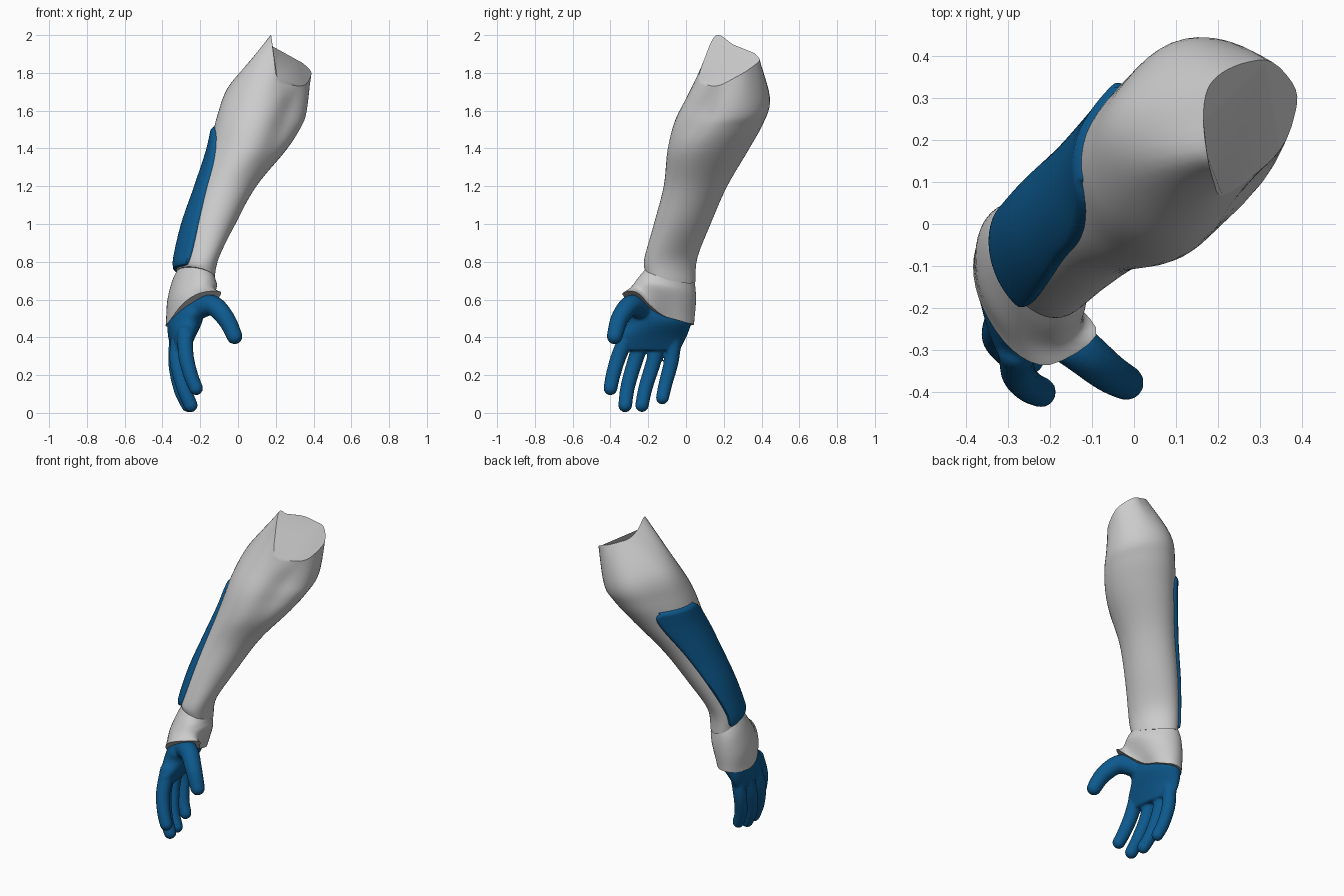
import bpy, bmesh, math
from mathutils import Vector, Matrix

if "Cube" in bpy.data.objects:
    bpy.data.objects.remove(bpy.data.objects["Cube"])


def spline(pts, t, closed=False):
    """Catmull-Rom point at index t along pts."""
    n = len(pts)
    i = math.floor(t) if closed else max(0, min(int(t), n - 2))
    f = t - i
    pick = (lambda k: pts[k % n]) if closed else (lambda k: pts[max(0, min(k, n - 1))])
    a, b, c, d = (pick(i + k) for k in (-1, 0, 1, 2))
    return 0.5 * (2 * b + (c - a) * f + (2 * a - 5 * b + 4 * c - d) * f**2
                  + (3 * b - a - 3 * c + d) * f**3)


def bump(deg, centre, width):
    off = (deg - centre + 180) % 360 - 180
    return math.exp(-(off / width) ** 2)


def oval(cx, cy, z, rx, ry, tx=0, ty=0, dent=0, flat=0, shear=0):
    """Tilted oval section, optionally dented at the inner front and flattened at the outer back."""
    ring = []
    for k in range(24):
        deg = k * 15
        s = 1 - dent * bump(deg, 312, 28) - flat * bump(deg, 138, 28)
        dx = rx * s * math.cos(math.radians(deg))
        dy = ry * s * math.sin(math.radians(deg))
        ring.append(Vector((cx + dx + shear * dy, cy + dy, z + tx * dx + ty * dy)))
    return ring


def surf(rings, t, deg):
    return spline([spline(r, deg / 360 * len(r), True) for r in rings], t)


def loft(bm, rings, steps=6, sides=48):
    total = (len(rings) - 1) * steps
    grid = [[bm.verts.new(surf(rings, i / steps, j * 360 / sides)) for j in range(sides)]
            for i in range(total + 1)]
    for a, b in zip(grid, grid[1:]):
        for j in range(sides):
            k = (j + 1) % sides
            bm.faces.new((a[j], a[k], b[k], b[j]))
    bm.faces.new(grid[0][::-1])
    bm.faces.new(grid[-1])


def finish(bm, name, mat=None):
    bmesh.ops.recalc_face_normals(bm, faces=bm.faces[:])
    me = bpy.data.meshes.new(name)
    bm.to_mesh(me)
    bm.free()
    ob = bpy.data.objects.new(name, me)
    bpy.context.collection.objects.link(ob)
    if mat:
        me.materials.append(mat)
    bpy.ops.object.select_all(action='DESELECT')
    ob.select_set(True)
    bpy.context.view_layer.objects.active = ob
    bpy.ops.object.shade_smooth_by_angle(angle=math.radians(40))
    return ob


blue = bpy.data.materials.new("blue")
blue.diffuse_color = (0.004, 0.10, 0.27, 1)
blue.use_nodes = True
blue.node_tree.nodes["Principled BSDF"].inputs["Base Color"].default_value = blue.diffuse_color

# Sleeve: bent tube ending in a slanted opening with a pointed front lip
rim = [Vector(p) for p in (
    (.38, .25, 1.77), (.385, .32, 1.81), (.33, .385, 1.86), (.27, .385, 1.88),
    (.21, .36, 1.905), (.175, .32, 1.92), (.165, .25, 1.95), (.175, .16, 2.0),
    (.19, .10, 1.88), (.21, .07, 1.77), (.29, .12, 1.735), (.35, .18, 1.735))]
sleeve = [
    oval(-.225, -.085, .73, .095, .135, -.3, -.25, shear=-.25),
    oval(-.215, -.08, .82, .108, .14, shear=-.25),
    oval(-.15, -.02, 1.0, .135, .15, shear=-.12),
    oval(-.06, .05, 1.2, .157, .168),
    oval(.05, .115, 1.39, .205, .215, dent=.10, flat=.04),
    oval(.11, .175, 1.54, .222, .238, tx=-.15, dent=.18, flat=.09),
    oval(.163, .225, 1.67, .202, .22, tx=-.38, dent=.20, flat=.08),
    rim]
bm = bmesh.new()
loft(bm, sleeve)
finish(bm, "sleeve")

# Raised panel on the outside of the forearm, with rounded corners
bm = bmesh.new()
NU, NV = 48, 26
grid = []
for i in range(NU + 1):
    p = -math.cos(math.pi * i / NU)
    w = max(.72, (1 - abs(p) ** 14) ** (1 / 3))
    t = 2.45 + 2.25 * p
    f = (p + 1) / 2
    lo = spline([126, 124, 121, 116], f * 3)
    hi = spline([228, 238, 228, 206], f * 3)
    row = []
    for j in range(NV + 1):
        q = -math.cos(math.pi * j / NV)
        a = (lo + hi) / 2 + (hi - lo) / 2 * w * q
        co = surf(sleeve, t, a)
        c = (surf(sleeve, t, 0) + surf(sleeve, t, 180)) / 2
        edge = min(1, (1 - abs(p)) * 20, (1 - abs(q)) * 8)
        lift = -.008 + .024 * math.sqrt(max(0, edge))
        row.append(bm.verts.new(co + (co - c).normalized() * lift))
    grid.append(row)
for a, b in zip(grid, grid[1:]):
    for j in range(NV):
        bm.faces.new((a[j], b[j], b[j + 1], a[j + 1]))
finish(bm, "forearm_panel", blue)

# Cuff: flared wrist piece with a slanted lower edge
hem = [Vector(p) for p in (
    (-.18, -.12, .515), (-.195, -.04, .49), (-.225, .01, .475), (-.265, .04, .47),
    (-.32, .035, .465), (-.36, -.01, .46), (-.383, -.10, .46), (-.36, -.20, .49),
    (-.29, -.30, .58), (-.20, -.335, .635), (-.09, -.265, .64), (-.135, -.19, .57))]
bm = bmesh.new()
loft(bm, [hem,
          oval(-.245, -.12, .62, .127, .172, .25, -.25, shear=-.2),
          oval(-.235, -.10, .70, .108, .148, 0, -.15, shear=-.28),
          oval(-.23, -.09, .77, .08, .115, shear=-.25)])
finish(bm, "cuff")

# Glove: palm and digits fused into one smooth skin
bm = bmesh.new()
loft(bm, [oval(-.305, -.20, .33, .038, .165, shear=-.15),
          oval(-.298, -.18, .40, .066, .182, shear=-.15),
          oval(-.282, -.138, .48, .090, .168, shear=-.12),
          oval(-.27, -.135, .54, .082, .165, shear=-.2),
          oval(-.25, -.13, .62, .06, .12, shear=-.2)], 4, 32)
digits = [
    (.044, .037, (-.28, -.305, .42), (-.275, -.356, .30), (-.25, -.386, .20), (-.222, -.40, .13)),
    (.044, .037, (-.31, -.22, .42), (-.322, -.268, .28), (-.29, -.308, .14), (-.25, -.322, .04)),
    (.043, .036, (-.32, -.13, .42), (-.33, -.172, .27), (-.305, -.215, .13), (-.265, -.233, .04)),
    (.042, .035, (-.315, -.06, .42), (-.325, -.076, .28), (-.31, -.107, .16), (-.28, -.125, .08)),
    (.062, .042, (-.24, -.22, .54), (-.14, -.29, .57), (-.065, -.35, .50), (-.018, -.378, .405))]
for r0, r1, *path in digits:
    path = [Vector(p) for p in path]
    for k in range(25):
        f = k / 24
        bmesh.ops.create_uvsphere(bm, u_segments=16, v_segments=10, radius=r0 + (r1 - r0) * f,
                                  matrix=Matrix.Translation(spline(path, f * 3)))
glove = finish(bm, "glove", blue)
skin = glove.modifiers.new("fuse", 'REMESH')
skin.mode = 'VOXEL'
skin.voxel_size = .007
skin.use_smooth_shade = True
soft = glove.modifiers.new("soften", 'SMOOTH')
soft.factor = .5
soft.iterations = 6
